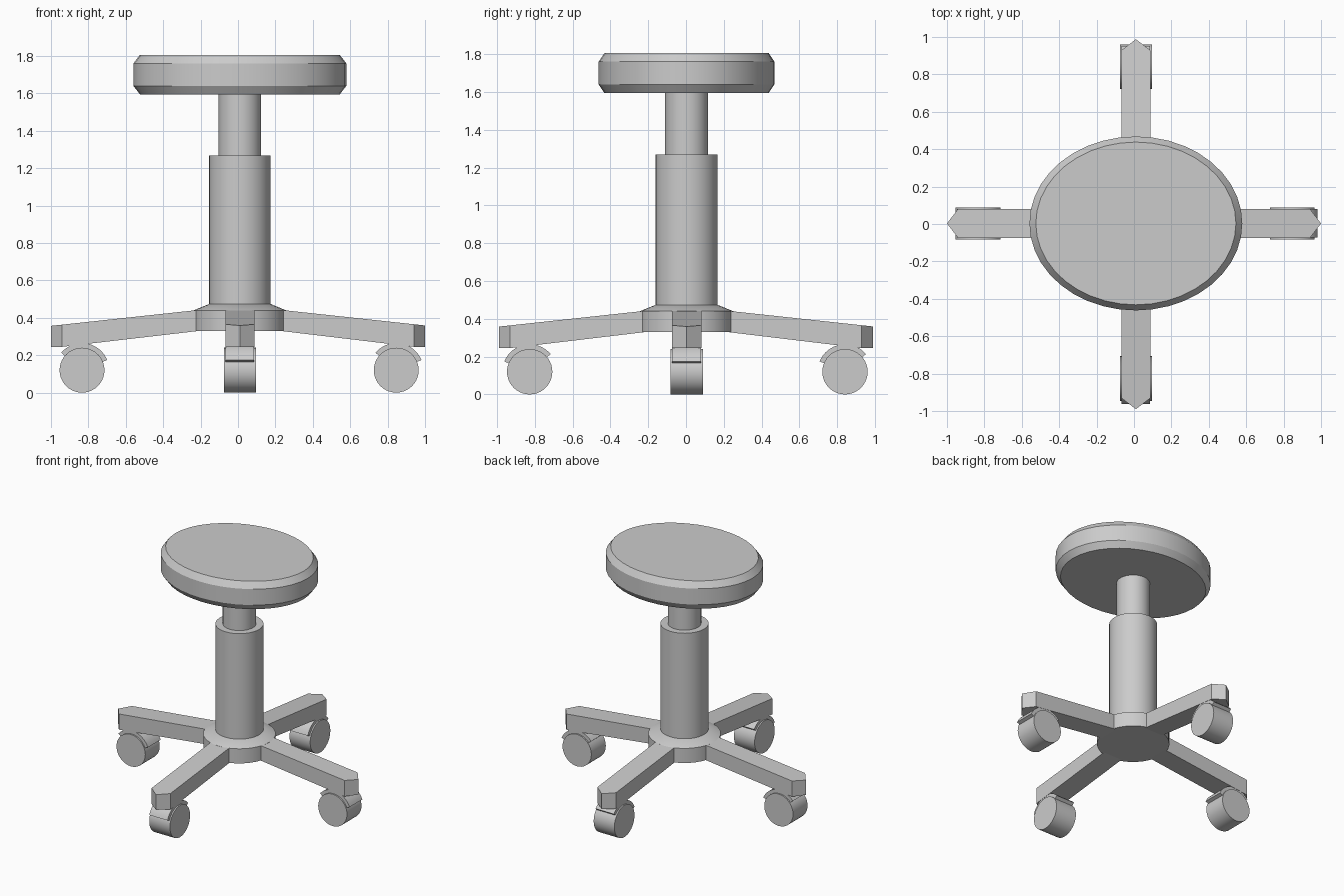
import bpy
import bmesh
from math import cos, sin, pi, radians
from mathutils import Matrix, Vector

default_cube = bpy.data.objects.get("Cube")
if default_cube:
    bpy.data.objects.remove(default_cube, do_unlink=True)

GREY = (0.6, 0.6, 0.6, 1.0)
grey = bpy.data.materials.new("plain_grey")
grey.use_nodes = True
grey.diffuse_color = GREY
grey.node_tree.nodes["Principled BSDF"].inputs["Base Color"].default_value = GREY

AXIS = Vector((0.01, 0.003, 0))  # centre line of the stool


def finish(name, bm, matrix=None):
    """Turn a bmesh into a shaded object placed on the stool's axis."""
    bmesh.ops.recalc_face_normals(bm, faces=bm.faces)
    bm.transform(Matrix.Translation(AXIS) @ (matrix or Matrix()))
    mesh = bpy.data.meshes.new(name)
    bm.to_mesh(mesh)
    bm.free()
    mesh.materials.append(grey)
    obj = bpy.data.objects.new(name, mesh)
    bpy.context.collection.objects.link(obj)
    bpy.ops.object.select_all(action="DESELECT")
    obj.select_set(True)
    bpy.context.view_layer.objects.active = obj
    bpy.ops.object.shade_smooth_by_angle(angle=radians(25))
    return obj


def stacked_rings(name, rings, segments=40, matrix=None):
    """Closed solid through elliptical rings given as (rx, ry, z)."""
    bm = bmesh.new()
    loops = []
    for rx, ry, z in rings:
        angles = [2 * pi * i / segments for i in range(segments)]
        loops.append([bm.verts.new((rx * cos(a), ry * sin(a), z)) for a in angles])
    for low, high in zip(loops, loops[1:]):
        for i in range(segments):
            j = (i + 1) % segments
            bm.faces.new((low[i], low[j], high[j], high[i]))
    bm.faces.new(loops[0])
    bm.faces.new(loops[-1])
    return finish(name, bm, matrix)


def loft(name, sections, matrix):
    """Closed solid through matching point loops."""
    bm = bmesh.new()
    loops = [[bm.verts.new(p) for p in section] for section in sections]
    count = len(loops[0])
    for a, b in zip(loops, loops[1:]):
        for i in range(count):
            j = (i + 1) % count
            bm.faces.new((a[i], a[j], b[j], b[i]))
    bm.faces.new(loops[0])
    bm.faces.new(loops[-1])
    return finish(name, bm, matrix)


# Seat cushion with chamfered rims
stacked_rings("seat", [(0.535, 0.435, 1.595), (0.569, 0.465, 1.64),
                       (0.569, 0.465, 1.76), (0.535, 0.435, 1.805)])

# Telescopic column
stacked_rings("piston", [(0.114, 0.114, 1.2), (0.114, 0.114, 1.6)])
stacked_rings("column", [(0.164, 0.164, 0.4), (0.164, 0.164, 1.268)])

# Base hub with a sloping shoulder
stacked_rings("hub", [(0.247, 0.247, 0.33), (0.247, 0.247, 0.44),
                      (0.164, 0.164, 0.474)])


def make_arm(name, length, matrix):
    """Sloping arm whose plan ends in a blunt point."""
    half = 0.078
    shoulder = length - 0.06
    plan = [(0.18, -half), (shoulder, -half), (length, 0),
            (shoulder, half), (0.18, half)]
    bottom = [(x, y, max(0.245, 0.332 - 0.12 * (x - 0.2))) for x, y in plan]
    top = [(x, y, 0.44 - 0.108 * (x - 0.24)) for x, y in plan]
    loft(name, [bottom, top], matrix)


def make_caster(side, distance, tilt, matrix):
    """Wheel plus a curved guard that leans outward (1) or inward (-1)."""
    hub = matrix @ Matrix.Translation((distance, 0, 0.12))
    lying = hub @ Matrix.Rotation(pi / 2, 4, "X")
    stacked_rings(side + "_wheel", [(0.12, 0.12, -0.086), (0.12, 0.12, 0.086)],
                  matrix=lying)
    sections = []
    steps = 16
    for i in range(steps + 1):
        a = radians(22 + (140 - 22) * i / steps)
        sections.append([(tilt * r * cos(a), y, r * sin(a))
                         for r, y in ((0.119, -0.076), (0.145, -0.076),
                                      (0.145, 0.076), (0.119, 0.076))])
    loft(side + "_wheel_guard", sections, hub)


# Four arms with casters: side, turn, arm length, wheel distance, guard lean
for side, turn, length, distance, tilt in (
        ("left", 0, 0.99, 0.836, 1), ("back", 90, 0.985, 0.838, -1),
        ("right", 180, 1.01, 0.844, -1), ("front", 270, 0.993, 0.83, 1)):
    spin = Matrix.Rotation(radians(turn), 4, "Z")
    make_arm(side + "_arm", length, spin)
    make_caster(side, distance, tilt, spin)
